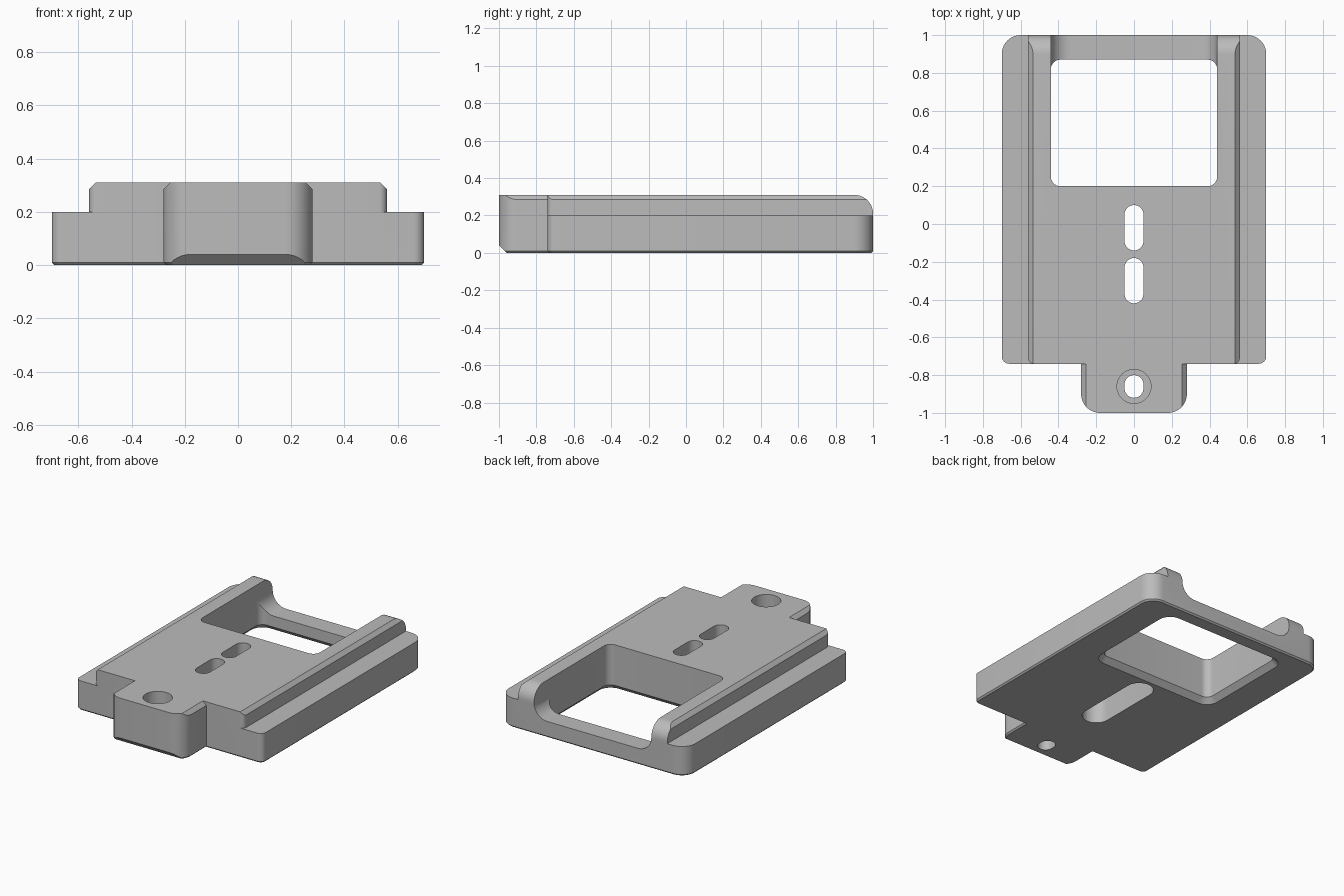
import bpy, bmesh
from math import sin, cos, pi, radians
from mathutils import Vector

cube = bpy.data.objects.get("Cube")
if cube:
    bpy.data.objects.remove(cube, do_unlink=True)


def rounded(corners, steps=10):
    """Outline from (x, y, radius) corners, each rounded by a tangent arc."""
    out = []
    n = len(corners)
    for i, (x, y, r) in enumerate(corners):
        p = Vector((x, y))
        if r == 0:
            out.append(p)
            continue
        a = (Vector(corners[i - 1][:2]) - p).normalized()
        b = (Vector(corners[(i + 1) % n][:2]) - p).normalized()
        centre = p + (a + b) * r
        for k in range(steps + 1):
            t = k / steps * pi / 2
            out.append(centre - b * r * cos(t) - a * r * sin(t))
    return out


def rect(x, y0, y1, r):
    return rounded([(-x, y0, r), (x, y0, r), (x, y1, r), (-x, y1, r)])


def mirrored(points):
    return [(-p[0], p[1]) for p in points]


def loft(name, low, high, lo, hi, axis="z"):
    """Solid between two matching outlines placed at lo and hi on an axis."""
    place = {"x": lambda p, d: (d, p[0], p[1]),
             "y": lambda p, d: (p[0], d, p[1]),
             "z": lambda p, d: (p[0], p[1], d)}[axis]
    bm = bmesh.new()
    a = [bm.verts.new(place(p, lo)) for p in low]
    b = [bm.verts.new(place(p, hi)) for p in high]
    bm.faces.new(a)
    bm.faces.new(b)
    for i in range(len(a)):
        j = (i + 1) % len(a)
        bm.faces.new((a[i], a[j], b[j], b[i]))
    bmesh.ops.recalc_face_normals(bm, faces=bm.faces)
    mesh = bpy.data.meshes.new(name)
    bm.to_mesh(mesh)
    bm.free()
    obj = bpy.data.objects.new(name, mesh)
    bpy.context.collection.objects.link(obj)
    return obj


def cut(outline, lo, hi, axis="z", high=None):
    """Carve a prism or taper out of the plate."""
    cutter = loft("cutter", outline, high or outline, lo, hi, axis)
    mod = plate.modifiers.new("cut", "BOOLEAN")
    mod.operation = "DIFFERENCE"
    mod.solver = "EXACT"
    mod.object = cutter
    bpy.context.view_layer.objects.active = plate
    bpy.ops.object.modifier_apply(modifier=mod.name)
    bpy.data.objects.remove(cutter, do_unlink=True)


TOP, LEDGE, FRONT = 0.31, 0.2, -0.74

# Plate and front tab as one block with a fine chamfer round the underside
half = [(0.28, -1, 0.1), (0.28, FRONT, 0), (0.7, FRONT, 0.04), (0.7, 1, 0.1)]
outline = rounded(half + [(-x, y, r) for x, y, r in reversed(half)])
plate = loft("mounting_plate", outline, outline, 0, TOP)
bm = bmesh.new()
bm.from_mesh(plate.data)
rim = [e for e in bm.edges if all(v.co.z < 0.001 for v in e.verts)]
bmesh.ops.bevel(bm, geom=rim, offset=0.01, segments=1, affect="EDGES")
bm.to_mesh(plate.data)
bm.free()

# Side ledges, rail chamfers and tab chamfers
ledge = [(0.8, 1.1), (0.56, 1.1)]
ledge += [(0.53 + 0.03 * cos(t * pi / 16), FRONT + 0.03 - 0.03 * sin(t * pi / 16))
          for t in range(9)]
ledge += [(0.53, -0.8), (0.8, -0.8)]
for x, y0, y1 in ((0.56, -0.9, 1.1), (0.28, -1.1, FRONT)):
    bevel = [(x - 0.035, TOP + 0.01), (x + 0.01, TOP - 0.035), (x + 0.01, TOP + 0.01)]
    for shape in (bevel, mirrored(bevel)):
        if x > 0.5:
            cut(shape, FRONT - 0.01, y1, "y")
        else:
            cut(shape, y0, y1, "y")
for shape in (ledge, mirrored(ledge)):
    cut(shape, LEDGE, 0.4)

# Rounded upper back edge and chamfered lower tab front
back = [(0.9 + 0.1 * sin(t * pi / 24), 0.21 + 0.1 * cos(t * pi / 24)) for t in range(13)]
cut(back + [(1.1, 0.21), (1.1, 0.4), (0.9, 0.4)], -0.8, 0.8, "x")
cut([(-1.01, 0.05), (-0.95, -0.01), (-1.01, -0.01)], -0.5, 0.5, "x")

# Window with flared underside and a filleted opening through the back
cut(rect(0.44, 0.2, 0.87, 0.05), -0.1, 0.4)
cut(rect(0.485, 0.155, 0.915, 0.095), -0.01, 0.035,
    high=rect(0.44, 0.2, 0.87, 0.05))
cut(rounded([(-0.44, 0.11, 0.1), (0.44, 0.11, 0.1), (0.44, 0.4, 0), (-0.44, 0.4, 0)]),
    0.6, 1.1, "y")

# Long pocket below, two slots above, and the counterbored tab hole
cut(rect(0.09, -0.46, 0.14, 0.0899), -0.1, 0.2)
for y0, y1 in ((-0.14, 0.1), (-0.42, -0.18), (-0.92, -0.8)):
    cut(rect(0.05, y0, y1, 0.0499), -0.1, 0.4)
cut(rect(0.09, -0.95, -0.77, 0.0899), 0.1, 0.4)

# Material and shading
grey = bpy.data.materials.new("plain_grey")
grey.use_nodes = True
colour = (0.5, 0.5, 0.5, 1)
grey.diffuse_color = colour
grey.node_tree.nodes["Principled BSDF"].inputs["Base Color"].default_value = colour
plate.data.materials.clear()
plate.data.materials.append(grey)
for face in plate.data.polygons:
    face.material_index = 0
bpy.ops.object.select_all(action="DESELECT")
plate.select_set(True)
bpy.context.view_layer.objects.active = plate
bpy.ops.object.shade_smooth_by_angle(angle=radians(30))
